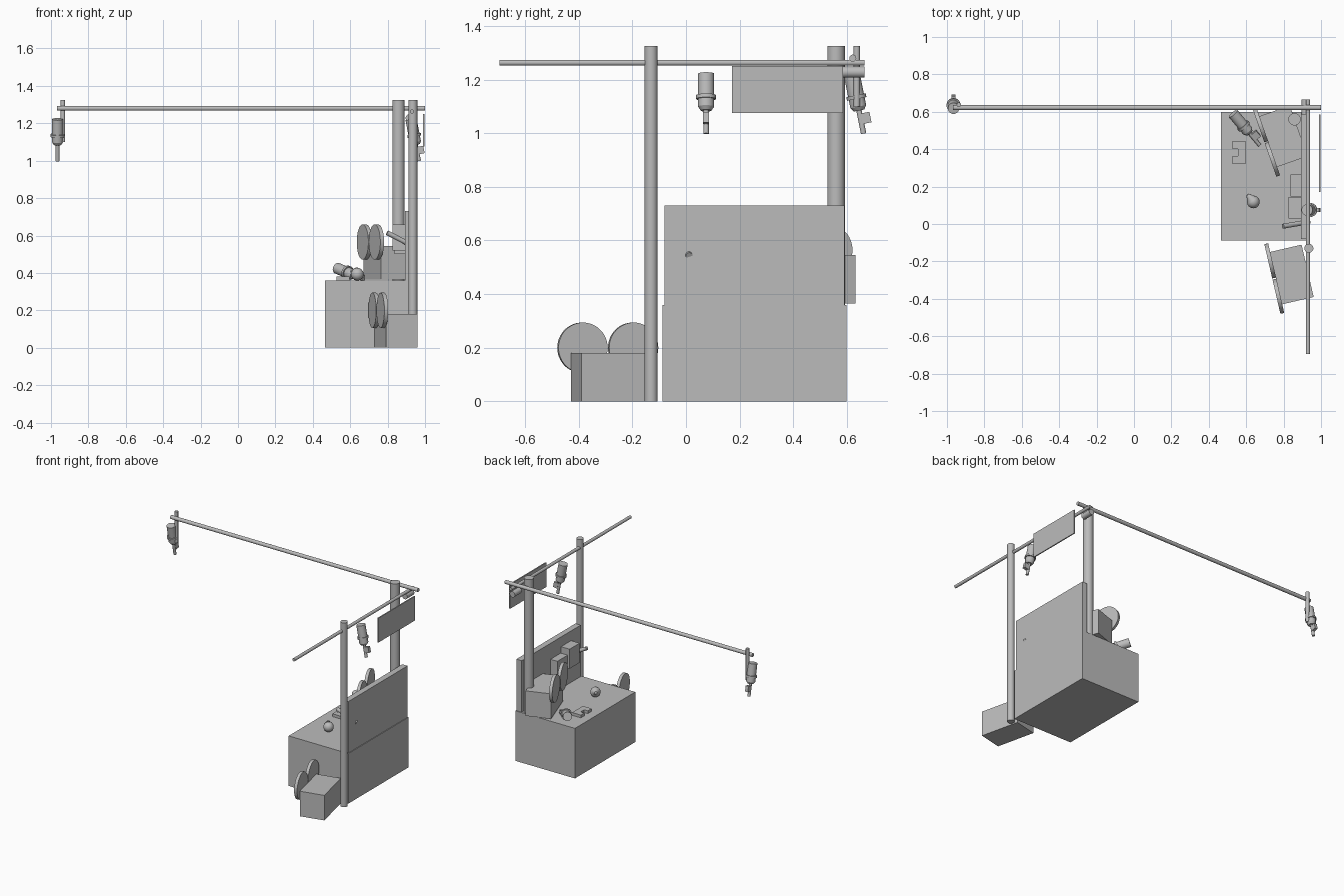
import bpy, math
from mathutils import Vector, Matrix

if "Cube" in bpy.data.objects:
    bpy.data.objects.remove(bpy.data.objects["Cube"])

grey = bpy.data.materials.new("plain_grey")
grey.diffuse_color = (0.5, 0.5, 0.5, 1)
grey.use_nodes = True
grey.node_tree.nodes["Principled BSDF"].inputs["Base Color"].default_value = grey.diffuse_color


def finish(name, smooth=False):
    o = bpy.context.object
    o.name = name
    o.data.materials.append(grey)
    if smooth:
        bpy.ops.object.shade_smooth_by_angle(angle=math.radians(35))
    return o


def box(name, centre, size, rot=0.0):
    bpy.ops.mesh.primitive_cube_add(size=1, location=centre, rotation=(0, 0, rot))
    bpy.context.object.scale = size
    bpy.ops.object.transform_apply(location=False, rotation=False, scale=True)
    return finish(name)


def span(name, x0, x1, y0, y1, z0, z1):
    return box(name, ((x0 + x1) / 2, (y0 + y1) / 2, (z0 + z1) / 2), (x1 - x0, y1 - y0, z1 - z0))


def rod(name, a, b, r, r2=None, sides=32):
    a, b = Vector(a), Vector(b)
    d = b - a
    bpy.ops.mesh.primitive_cone_add(vertices=sides, radius1=r, radius2=r if r2 is None else r2,
                                    depth=d.length, location=(a + b) / 2,
                                    rotation=d.to_track_quat('Z', 'Y').to_euler())
    return finish(name, True)


# Reel machine: a box with two upright discs on its left face
def reel_machine(name, x, y, z, rot):
    box(name + "_body", (x, y, z + 0.09), (0.173, 0.287, 0.18), rot)
    m = Matrix.Translation((x, y, z)) @ Matrix.Rotation(rot, 4, 'Z')
    for i, v in enumerate((0.097, -0.097)):
        rod(f"{name}_reel_{i + 1}", m @ Vector((-0.107, v, 0.2)), m @ Vector((-0.086, v, 0.2)), 0.094, sides=48)


# Spot unit: barrel, collar, stem and side block, pointing from top to tip
def spot(name, top, tip, side):
    top, tip, side = Vector(top), Vector(tip), Vector(side)
    d = (tip - top).normalized()
    rod(name + "_barrel", top, top + d * 0.125, 0.03)
    rod(name + "_neck", top + d * 0.125, top + d * 0.14, 0.03, 0.02)
    rod(name + "_collar", top + d * 0.082, top + d * 0.096, 0.037)
    rod(name + "_stem", top + d * 0.13, top + d * 0.228, 0.01)
    s = (side - d * side.dot(d)).normalized()
    b = box(name + "_block", (0, 0, 0), (0.034, 0.022, 0.04))
    n = (-d).cross(s)
    b.matrix_world = Matrix.Translation(top + d * 0.172 + s * 0.02) @ Matrix((s, n, -d)).transposed().to_4x4()


# Bench with its back panel
span("bench", 0.465, 0.94, -0.088, 0.598, 0, 0.36)
span("back_panel", 0.893, 0.935, -0.08, 0.592, 0.36, 0.73)

# Posts and rails
rod("front_post", (0.935, -0.13, 0), (0.935, -0.13, 1.325), 0.024)
rod("rear_post", (0.858, 0.56, 0.36), (0.858, 0.56, 1.325), 0.033)
rod("long_rail", (-0.968, 0.622, 1.28), (1.0, 0.622, 1.28), 0.013)
rod("side_rail", (0.93, -0.695, 1.263), (0.93, 0.665, 1.263), 0.011)
rod("rail_bracket", (0.917, 0.585, 1.228), (0.917, 0.665, 1.228), 0.021)
rod("spot_hanger", (-0.936, 0.637, 1.1), (-0.936, 0.637, 1.325), 0.012)

# Hanging sign plate
span("sign_plate", 0.99, 0.998, 0.172, 0.585, 1.075, 1.25)

# Reel machines on the floor and on the bench
reel_machine("floor_machine", 0.844, -0.27, 0, math.radians(13))
reel_machine("bench_machine", 0.799, 0.469, 0.365, math.radians(19.3))

# Spots on the rails and one lying on the bench
spot("left_spot", (-0.965, 0.618, 1.222), (-0.965, 0.662, 1.0), (0, 1, 0))
spot("right_spot", (0.925, 0.075, 1.222), (0.968, 0.075, 1.0), (1, 0, 0))
spot("bench_spot", (0.53, 0.59, 0.425), (0.66, 0.435, 0.37), (1, 1, 0.2))

# Wall boxes and handle on the panel
span("wall_box_front", 0.825, 0.895, 0.03, 0.145, 0.52, 0.66)
span("wall_box_rear", 0.838, 0.895, 0.148, 0.265, 0.5, 0.615)
rod("panel_handle", (0.797, -0.012, 0.615), (0.937, 0.012, 0.543), 0.013)

# Notched block lying on the bench
span("notched_block_spine", 0.556, 0.596, 0.32, 0.443, 0.36, 0.38)
span("notched_block_arm_near", 0.527, 0.556, 0.32, 0.363, 0.36, 0.38)
span("notched_block_arm_far", 0.527, 0.556, 0.402, 0.443, 0.36, 0.38)

# Small pointed bulb on the bench
bpy.ops.mesh.primitive_uv_sphere_add(segments=24, ring_count=12, radius=0.034, location=(0.638, 0.118, 0.393))
finish("bulb", True)
rod("bulb_tip", (0.63, 0.128, 0.4), (0.608, 0.157, 0.41), 0.03, 0.008, 24)
